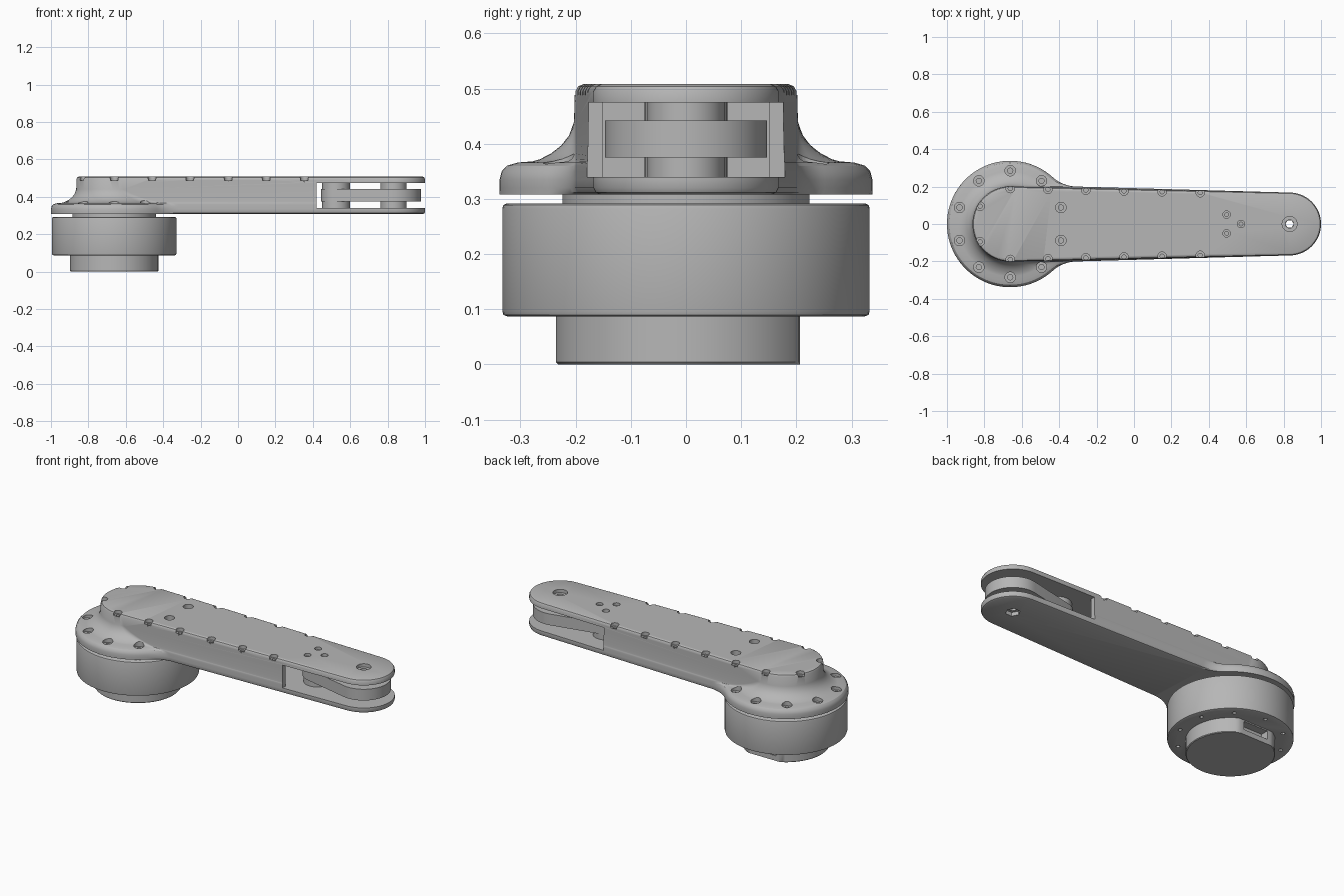
import bpy, bmesh
from math import sin, cos, pi, sqrt, atan2, radians

cube = bpy.data.objects.get("Cube")
if cube:
    bpy.data.objects.remove(cube)

grey = bpy.data.materials.new("machined grey")
grey.use_nodes = True
COLOR = (0.47, 0.47, 0.47, 1)
grey.diffuse_color = COLOR
grey.node_tree.nodes["Principled BSDF"].inputs["Base Color"].default_value = COLOR

AXIS = -0.662    # motor axis
TIP = 0.832      # pivot axis at the arm end
TAU = 2 * pi


def loft(bm, rings):
    """Closed solid through rings of equal point count."""
    loops = [[bm.verts.new(p) for p in ring] for ring in rings]
    n = len(loops[0])
    for a, b in zip(loops, loops[1:]):
        for i in range(n):
            j = (i + 1) % n
            bm.faces.new((a[i], a[j], b[j], b[i]))
    bm.faces.new(loops[0][::-1])
    bm.faces.new(loops[-1])


def lathe(bm, x, y, profile, sides=32):
    loft(bm, [[(x + r * cos(TAU * i / sides), y + r * sin(TAU * i / sides), z)
               for i in range(sides)] for r, z in profile])


def prism(bm, outline, z0, z1):
    loft(bm, [[(x, y, z) for x, y in outline] for z in (z0, z1)])


def finish(name, bm):
    bmesh.ops.recalc_face_normals(bm, faces=bm.faces[:])
    mesh = bpy.data.meshes.new(name)
    bm.to_mesh(mesh)
    bm.free()
    mesh.materials.append(grey)
    obj = bpy.data.objects.new(name, mesh)
    bpy.context.collection.objects.link(obj)
    return obj


def select(obj):
    bpy.ops.object.select_all(action='DESELECT')
    obj.select_set(True)
    bpy.context.view_layer.objects.active = obj


def cut(obj, bm):
    """Subtract the solids in bm from obj."""
    cutter = finish("cutter", bm)
    cutter.hide_render = True
    mod = obj.modifiers.new("cut", 'BOOLEAN')
    mod.operation = 'DIFFERENCE'
    mod.solver = 'EXACT'
    mod.object = cutter
    select(obj)
    bpy.ops.object.modifier_apply(modifier=mod.name)
    bpy.data.objects.remove(cutter)


def smooth(obj):
    select(obj)
    bpy.ops.object.shade_smooth_by_angle(angle=radians(30))


def turned(name, x, profile, sides=96):
    bm = bmesh.new()
    lathe(bm, x, 0, profile, sides)
    return finish(name, bm)


def arm_ring(z, disc, inset):
    """Disc blended by a fillet into a tapered arm with a round tip."""
    w, t, fil = 0.2 - inset, 0.168 - inset, 0.2 + inset
    dx = sqrt((disc + fil) ** 2 - (w + fil) ** 2)
    turn = atan2(w + fil, dx)
    half = [(TIP + t * cos(a), t * sin(a))
            for a in (radians(88.5) * i / 20 for i in range(21))]
    for i in range(13):
        a = -pi / 2 - (pi / 2 - turn) * i / 12
        half.append((AXIS + dx + fil * cos(a), w + fil + fil * sin(a)))
    for i in range(1, 33):
        a = turn + (pi - turn) * i / 32
        half.append((AXIS + disc * cos(a), disc * sin(a)))
    half[-1] = (AXIS - disc, 0)
    return [(x, y, z) for x, y in half + [(x, -y) for x, y in half[-2:0:-1]]]


# Arm housing: flange rising through a fillet into the long body
LEVELS = [(.308, .338, .012), (.312, .338, .004), (.32, .338, 0), (.335, .338, 0),
          (.35, .334, 0), (.36, .325, 0), (.366, .305, 0), (.368, .28, 0),
          (.372, .265, 0), (.382, .245, 0), (.397, .226, 0), (.415, .212, 0),
          (.44, .203, 0), (.495, .2015, 0), (.504, .1965, .005), (.508, .1875, .014)]
bm = bmesh.new()
loft(bm, [arm_ring(*level) for level in LEVELS])
arm = finish("arm_housing", bm)

# Open fork at the tip, running back into a hollow body
bm = bmesh.new()
half = [(1.2, .4), (.42, .4), (.42, .15), (-.2, .15)]
prism(bm, half + [(x, -y) for x, y in half[::-1]], .34, .475)
cut(arm, bm)

# Counterbored screw holes
bm = bmesh.new()
for i in range(10):
    a = radians(18 + 36 * i)
    lathe(bm, AXIS + .285 * cos(a), .285 * sin(a),
          [(.014, .32), (.014, .35), (.028, .35), (.028, .6)], 24)
for side in (1, -1):
    for x in (AXIS, -.46, -.257, -.053, .15, .354):
        y = .19 - .022 * (x - AXIS)
        lathe(bm, x, side * y, [(.011, .478), (.011, .488), (.023, .488), (.023, .6)], 20)
    lathe(bm, -.823, side * .095, [(.011, .478), (.011, .488), (.023, .488), (.023, .6)], 20)
for x, y in ((.495, .05), (.495, -.05), (.572, 0)):
    lathe(bm, x, y, [(.01, .478), (.01, .492), (.02, .492), (.02, .6)], 20)
lathe(bm, TIP, 0, [(.022, .45), (.022, .488), (.04, .488), (.04, .6)], 32)
lathe(bm, TIP, 0, [(.04, .2), (.04, .33), (.022, .33), (.022, .4)], 6)
cut(arm, bm)
smooth(arm)

# Tapered link inside the fork
bm = bmesh.new()
lean = math_angle = atan2(.067, .3)
outline = []
for cx, r, a0, a1 in ((TIP, .147, -pi / 2 - lean, pi / 2 + lean),
                      (.525, .08, pi / 2 + lean, 3 * pi / 2 - lean)):
    outline += [(cx + r * cos(a0 + (a1 - a0) * i / 28), r * sin(a0 + (a1 - a0) * i / 28))
                for i in range(29)]
prism(bm, outline, .375, .442)
link = finish("fork_link", bm)
hub = turned("pivot_hub", TIP, [(.07, .338), (.07, .477)], 48)
for part in (link, hub):
    bm = bmesh.new()
    lathe(bm, TIP, 0, [(.022, .2), (.022, .6)], 32)
    cut(part, bm)
    smooth(part)
smooth(turned("fork_boss", .525, [(.075, .338), (.075, .477)], 48))

# Spacer, motor drum and lower cap
smooth(turned("spacer_ring", AXIS, [(.224, .29), (.224, .31)]))
motor = turned("motor_drum", AXIS, [(.324, .087), (.331, .09), (.333, .097),
                                    (.333, .282), (.331, .289), (.324, .292)])
bm = bmesh.new()
for i in range(10):
    a = radians(18 + 36 * i)
    lathe(bm, AXIS + .285 * cos(a), .285 * sin(a), [(.011, .05), (.011, .12)], 12)
cut(motor, bm)
smooth(motor)

# Cap has a flat on its rear side with a connector pocket
bm = bmesh.new()
loft(bm, [[(AXIS + r * cos(TAU * i / 96), min(r * sin(TAU * i / 96), .207), z)
           for i in range(96)] for r, z in ((.232, 0), (.236, .004), (.236, .09))])
cap = finish("lower_cap", bm)
bm = bmesh.new()
prism(bm, [(AXIS - .08, .16), (AXIS + .08, .16), (AXIS + .08, .3), (AXIS - .08, .3)], .03, .08)
cut(cap, bm)
smooth(cap)
